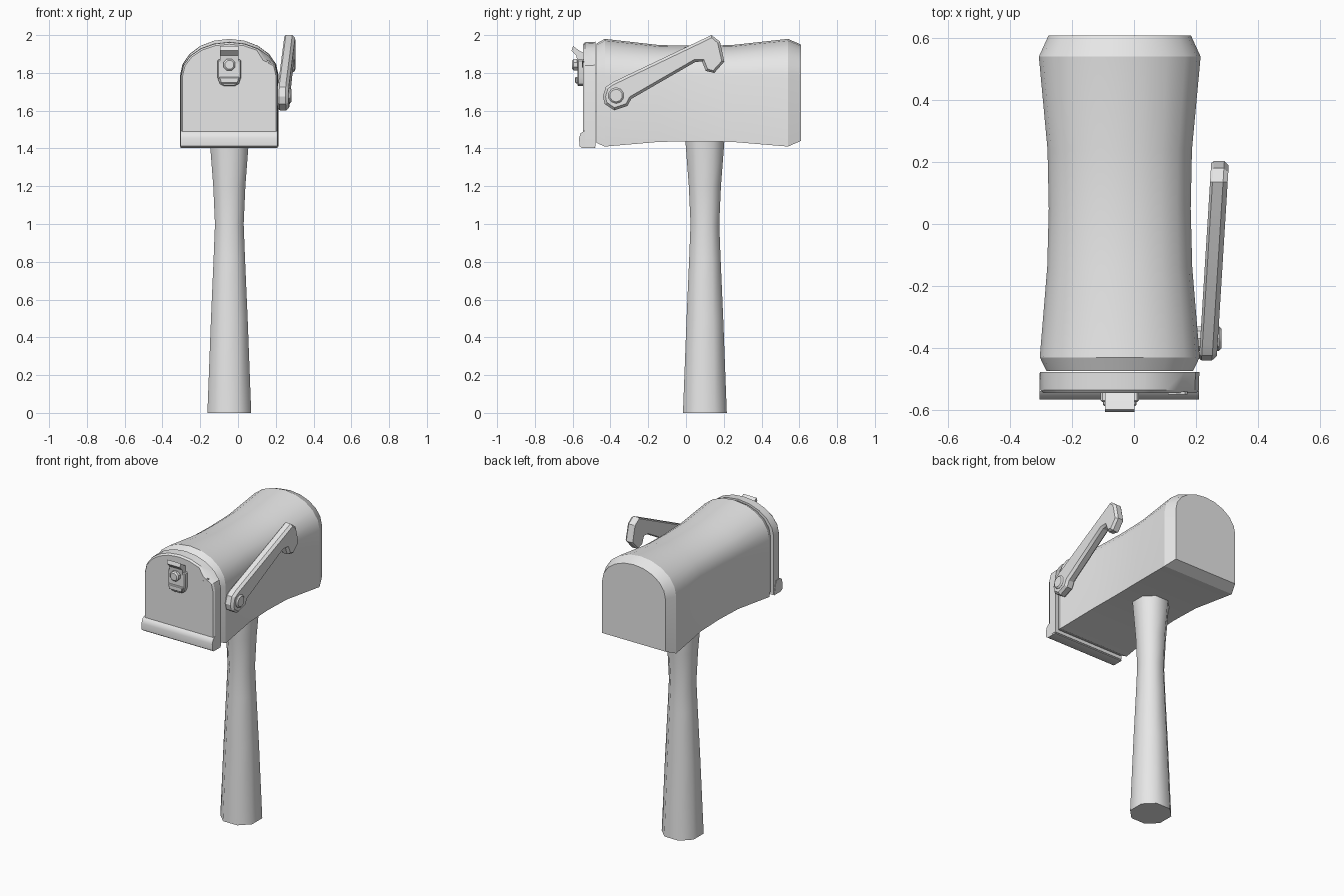
import bpy
import bmesh
import math
from mathutils import Vector

if "Cube" in bpy.data.objects:
    bpy.data.objects.remove(bpy.data.objects["Cube"])

grey = bpy.data.materials.new("plain_grey")
grey.use_nodes = True
grey.diffuse_color = (0.8, 0.8, 0.8, 1)
grey.node_tree.nodes["Principled BSDF"].inputs["Base Color"].default_value = (0.8, 0.8, 0.8, 1)

CX = -0.046  # centre line of box and post


def loft(name, rings, bevel=0.0, segments=1, angle=32):
    """Skin a list of equal-length rings, cap both ends, optionally bevel hard edges."""
    bm = bmesh.new()
    loops = [[bm.verts.new(p) for p in ring] for ring in rings]
    n = len(loops[0])
    for a, b in zip(loops, loops[1:]):
        for i in range(n):
            j = (i + 1) % n
            bm.faces.new((a[i], a[j], b[j], b[i]))
    bm.faces.new(loops[0])
    bm.faces.new(loops[-1])
    bmesh.ops.recalc_face_normals(bm, faces=bm.faces)
    if bevel:
        hard = [e for e in bm.edges if e.calc_face_angle(0) > math.radians(50)]
        bmesh.ops.bevel(bm, geom=hard, offset=bevel, segments=segments,
                        profile=0.5, affect='EDGES')
    mesh = bpy.data.meshes.new(name)
    bm.to_mesh(mesh)
    bm.free()
    mesh.materials.append(grey)
    obj = bpy.data.objects.new(name, mesh)
    bpy.context.collection.objects.link(obj)
    bpy.ops.object.select_all(action='DESELECT')
    obj.select_set(True)
    bpy.context.view_layer.objects.active = obj
    bpy.ops.object.shade_smooth_by_angle(angle=math.radians(angle))
    return obj


def arch(y, half, bottom, top, spring=1.785, steps=10):
    """Box cross-section: straight sides under a low rounded roof."""
    pts = [(CX + half, y, bottom)]
    for i in range(steps + 1):
        t = math.pi * i / steps
        pts.append((CX + half * math.cos(t), y, spring + (top - spring) * math.sin(t)))
    return pts + [(CX - half, y, bottom)]


def prism_x(name, outline, x0, x1, **kw):
    """Extrude a (y, z) outline sideways."""
    return loft(name, [[(x, y, z) for y, z in outline] for x in (x0, x1)], **kw)


def prism_y(name, outline, y0, y1, **kw):
    """Extrude an (x, z) outline front to back."""
    return loft(name, [[(x, y, z) for x, z in outline] for y in (y0, y1)], **kw)


def circle(a, b, r, n):
    return [(a + r * math.cos(2 * math.pi * (i + 0.5) / n),
             b + r * math.sin(2 * math.pi * (i + 0.5) / n)) for i in range(n)]


# Post: waisted, with chamfered corners
def post_ring(z, h):
    k = h * 0.45
    corners = [(h, -k), (h, k), (k, h), (-k, h), (-h, k), (-h, -k), (-k, -h), (k, -h)]
    return [(CX + x, 0.1 + y, z) for x, y in corners]


loft("post", [post_ring(z, h) for z, h in
              ((0, 0.116), (0.5, 0.097), (0.82, 0.083), (1.0, 0.076), (1.2, 0.085), (1.45, 0.104))],
     angle=50)

# Box: pinched in the middle, chamfered at both ends
loft("mailbox_body", [arch(*s) for s in (
    (-0.475, 0.236, 1.43, 1.955),
    (-0.43, 0.258, 1.41, 1.98),
    (-0.14, 0.234, 1.435, 1.947),
    (0.05, 0.229, 1.437, 1.944),
    (0.24, 0.233, 1.435, 1.947),
    (0.54, 0.261, 1.41, 1.98),
    (0.608, 0.23, 1.44, 1.95))], angle=27)

# Door: shallow cap with a small dent on the upper left
door = [arch(*s) for s in ((-0.478, 0.257, 1.41, 1.965),
                           (-0.535, 0.255, 1.41, 1.962),
                           (-0.546, 0.247, 1.415, 1.952))]
for ring, push in zip(door[1:], (0.018, 0.022)):
    x, y, z = ring[3]
    ring[3] = (x - push, y, z - push * 0.7)
loft("door", door)
crease = [(0.11, 1.828), (0.172, 1.862), (0.165, 1.87)]
prism_y("door_crease", crease, -0.55, -0.54)

# Rolled lip along the bottom of the door
lip = [(-0.48, 1.402), (-0.55, 1.402), (-0.564, 1.412), (-0.566, 1.455),
       (-0.558, 1.48), (-0.54, 1.493), (-0.5, 1.49)]
prism_x("door_lip", lip, CX - 0.259, CX + 0.255, angle=40)

# Latch: rounded plate, hinge block, flared thumb tab and knob
plate = [(0.062, 1.87), (0.062, 1.775), (0.05, 1.742), (0.028, 1.73)]
plate = [(CX + x, z) for x, z in plate] + [(CX - x, z) for x, z in reversed(plate)]
prism_y("latch_plate", plate, -0.575, -0.54, bevel=0.006)
pad = [(CX + x, z) for x, z in ((-0.055, 1.778), (0.055, 1.778), (0.045, 1.745), (-0.045, 1.745))]
prism_y("latch_pad", pad, -0.587, -0.56, bevel=0.004)
arm = [(-0.545, 1.945), (-0.56, 1.9), (-0.558, 1.86), (-0.575, 1.86),
       (-0.578, 1.9), (-0.604, 1.918), (-0.6, 1.937), (-0.575, 1.925), (-0.555, 1.915)]
tab = [(-0.54, 1.85), (-0.575, 1.85), (-0.58, 1.892), (-0.606, 1.918),
       (-0.598, 1.942), (-0.565, 1.918), (-0.54, 1.905)]
prism_x("latch_tab", tab, CX - 0.048, CX + 0.048)
prism_y("latch_knob", circle(CX, 1.843, 0.033, 8), -0.603, -0.565, bevel=0.008)

# Signal flag: hooked arm leaning away from the box, with a pivot boss
flag_outline = [(-0.44, 1.675), (-0.425, 1.725), (-0.39, 1.75), (0.04, 1.955), (0.135, 2.0),
                (0.18, 1.965), (0.203, 1.86), (0.15, 1.80), (0.105, 1.81), (0.085, 1.86),
                (0.05, 1.858), (-0.29, 1.662), (-0.31, 1.625), (-0.38, 1.602), (-0.43, 1.635)]


def flag_ring(offset, shrink):
    """Flag outline moved in by a fixed margin and leaned outwards."""
    n = len(flag_outline)
    ring = []
    for i, (y, z) in enumerate(flag_outline):
        prev, nxt = Vector(flag_outline[i - 1]), Vector(flag_outline[(i + 1) % n])
        t = (nxt - prev).normalized()
        y, z = y + t.y * shrink, z - t.x * shrink
        ring.append((0.24 + 0.062 * (y + 0.37) + offset, y, z))
    return ring


loft("signal_flag", [flag_ring(-0.026, 0.006), flag_ring(-0.018, 0),
                     flag_ring(0.016, 0), flag_ring(0.031, 0.014)], angle=25)
prism_x("flag_pivot", circle(-0.37, 1.68, 0.042, 10), 0.17, 0.282, bevel=0.008)
